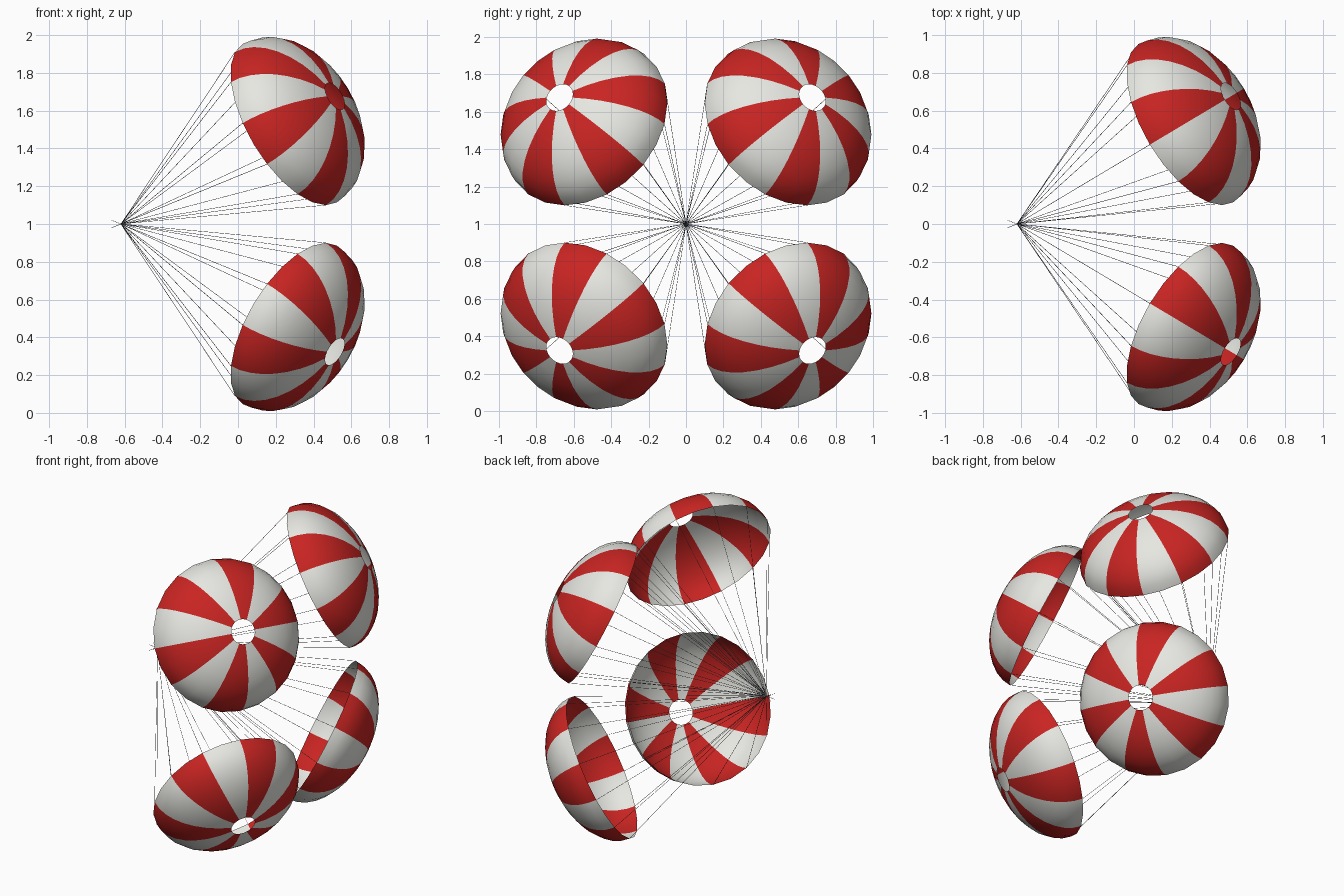
import bpy, bmesh
from math import sin, cos, acos, pi
from mathutils import Vector

if "Cube" in bpy.data.objects:
    bpy.data.objects.remove(bpy.data.objects["Cube"])

APEX = Vector((-0.62, 0, 1))      # point where all the cords meet
RIM_R, DEPTH, VENT_R = 0.488, 0.315, 0.08
RIM_DIST = 1.171                  # apex to centre of the rim
SIDES, RINGS = 24, 8


def material(name, rgb):
    m = bpy.data.materials.new(name)
    m.diffuse_color = (*rgb, 1)
    m.use_nodes = True
    m.node_tree.nodes["Principled BSDF"].inputs["Base Color"].default_value = m.diffuse_color
    return m


red = material("red_cloth", (0.58, 0.018, 0.016))
white = material("white_cloth", (0.80, 0.80, 0.76))
grey = material("cord_grey", (0.08, 0.08, 0.08))


def finish(bm, name, mats):
    me = bpy.data.meshes.new(name)
    bm.to_mesh(me)
    bm.free()
    for m in mats:
        me.materials.append(m)
    ob = bpy.data.objects.new(name, me)
    bpy.context.collection.objects.link(ob)
    return ob


def add_cord(bm, a, b, r=0.0013):
    # thin three-sided rod from a to b
    d = (b - a).normalized()
    s = d.orthogonal().normalized()
    t = d.cross(s)
    offs = [(s * cos(k * 2 * pi / 3) + t * sin(k * 2 * pi / 3)) * r for k in range(3)]
    lo = [bm.verts.new(a + o) for o in offs]
    hi = [bm.verts.new(b + o) for o in offs]
    for k in range(3):
        j = (k + 1) % 3
        bm.faces.new((lo[k], lo[j], hi[j], hi[k]))
    bm.faces.new(lo[::-1])
    bm.faces.new(hi)


def parachute(label, sy, sz):
    n = Vector((0.764, 0.456 * sy, 0.456 * sz)).normalized()
    u = Vector((0, 0, 1)).cross(n).normalized()
    v = n.cross(u)
    c = APEX + n * RIM_DIST

    def point(a, phi):
        return c + (u * cos(a) + v * sin(a)) * RIM_R * cos(phi) + n * DEPTH * sin(phi)

    # striped half-ellipsoid canopy with an open vent
    bm = bmesh.new()
    top = acos(VENT_R / RIM_R)
    grid = [[bm.verts.new(point(2 * pi * i / SIDES, top * j / RINGS)) for i in range(SIDES)]
            for j in range(RINGS + 1)]
    for j in range(RINGS):
        for i in range(SIDES):
            k = (i + 1) % SIDES
            f = bm.faces.new((grid[j][i], grid[j][k], grid[j + 1][k], grid[j + 1][i]))
            f.material_index = (i // 2) % 2
            f.smooth = True
    finish(bm, label + "_canopy", (red, white))

    # cords from each stripe seam to the meeting point, plus a loose tail
    bm = bmesh.new()
    for i in range(12):
        add_cord(bm, point(2 * pi * i / 12, 0), APEX)
    add_cord(bm, APEX, APEX + Vector((-0.05, -0.02 * sy, -0.02 * sz)))
    finish(bm, label + "_cords", (grey,))


for sy, side in ((-1, "front"), (1, "back")):
    for sz, level in ((1, "upper"), (-1, "lower")):
        parachute(f"{level}_{side}", sy, sz)
